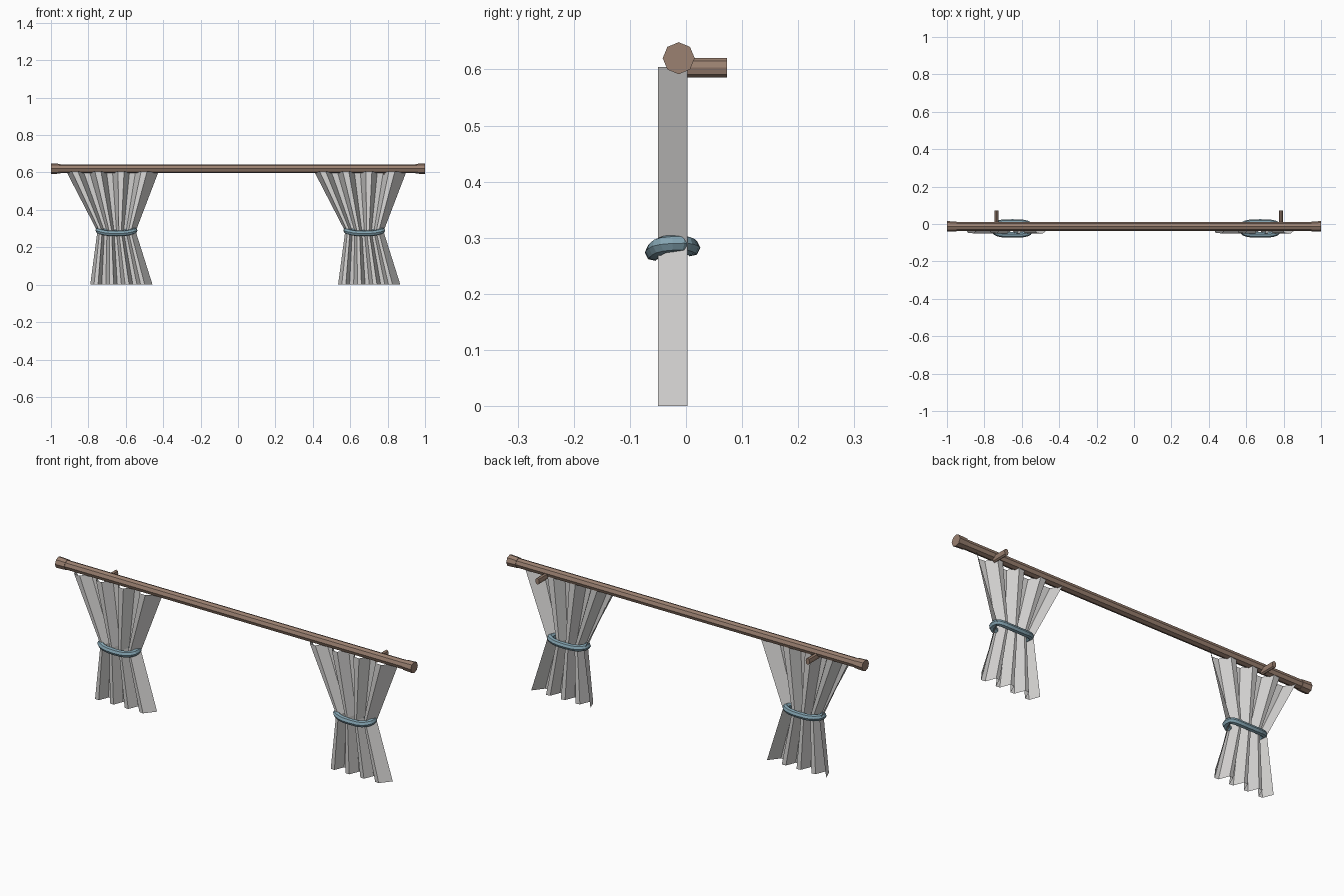
import bpy, bmesh, math
from mathutils import Vector, Matrix

if "Cube" in bpy.data.objects:
    bpy.data.objects.remove(bpy.data.objects["Cube"])


def material(name, rgb):
    m = bpy.data.materials.new(name)
    m.diffuse_color = (*rgb, 1)
    m.use_nodes = True
    m.node_tree.nodes["Principled BSDF"].inputs["Base Color"].default_value = m.diffuse_color
    return m


WOOD = material("brown wood", (0.33, 0.22, 0.165))
CLOTH = material("pale grey cloth", (0.68, 0.67, 0.66))
CORD = material("blue grey cord", (0.23, 0.37, 0.44))


def finish(bm, name, mat):
    me = bpy.data.meshes.new(name)
    bm.to_mesh(me)
    bm.free()
    me.materials.append(mat)
    ob = bpy.data.objects.new(name, me)
    bpy.context.collection.objects.link(ob)
    return ob


def cylinder(name, a, b, r1, r2, mat, squash=1.0):
    """Eight-sided bar from a to b; squash narrows it in x."""
    a, b = Vector(a), Vector(b)
    bm = bmesh.new()
    bmesh.ops.create_cone(bm, cap_ends=True, segments=8, radius1=r1, radius2=r2,
                          depth=(b - a).length)
    rot = (b - a).to_track_quat('Z', 'Y').to_matrix().to_4x4()
    mid = (a + b) / 2
    bm.transform(Matrix.Translation(mid) @ Matrix.Diagonal((squash, 1, 1, 1)) @ rot)
    return finish(bm, name, mat)


# rod with end caps
RY, RZ = -0.013, 0.62
cylinder("rod", (-0.96, RY, RZ), (0.96, RY, RZ), 0.0235, 0.0235, WOOD)
for s, side in ((-1, "left"), (1, "right")):
    cylinder(side + "_end_cap", (s * 0.95, RY, RZ), (s, RY, RZ), 0.026, 0.0285, WOOD)

# wall brackets
for x, side in ((-0.735, "left"), (0.785, "right")):
    cylinder(side + "_bracket", (x, -0.01, 0.603), (x, 0.073, 0.603), 0.017, 0.017, WOOD, 0.65)


def curtain(name, dx):
    # pleat outline: back, front, front, back... as (fraction across, y)
    n = 4
    prof = [(0.0, 0.003)]
    for i in range(n):
        for f, y in ((0.24, -0.048), (0.5, -0.05), (0.74, 0.0), (1.0, 0.003)):
            if i == n - 1 and f == 0.74:
                continue  # last pleat ends in one wide panel
            prof.append(((i + f) / n, y))
    # rows: height, left edge, right edge
    rows = ((0.0, -0.79, -0.457), (0.285, -0.752, -0.547), (0.604, -0.917, -0.425))
    bm = bmesh.new()
    grid = [[bm.verts.new((dx + l + (r - l) * u, y, z)) for u, y in prof]
            for z, l, r in rows]
    for lo, hi in zip(grid, grid[1:]):
        for k in range(len(prof) - 1):
            bm.faces.new((lo[k], lo[k + 1], hi[k + 1], hi[k]))
    return finish(bm, name, CLOTH)


def tie(name, cx):
    # wavy cord looped round the waist
    bm = bmesh.new()
    n, sides, r = 24, 7, 0.0155
    path = []
    for i in range(n):
        t = 2 * math.pi * i / n
        c, s = math.cos(t), math.sin(t)
        x = 0.097 * math.copysign(abs(c) ** 0.7, c)
        y = -0.024 + 0.034 * math.copysign(abs(s) ** 0.6, s)
        z = 0.284 + 0.006 * math.cos(2 * t) + 0.004 * s
        path.append(Vector((cx + x, y, z)))
    rings = []
    for i, p in enumerate(path):
        d = (path[(i + 1) % n] - path[i - 1]).normalized()
        out = d.cross(Vector((0, 0, 1))).normalized()
        up = out.cross(d)
        rings.append([bm.verts.new(p + r * (math.cos(a) * out + math.sin(a) * up))
                      for a in (2 * math.pi * k / sides for k in range(sides))])
    for i in range(n):
        a, b = rings[i], rings[(i + 1) % n]
        for k in range(sides):
            j = (k + 1) % sides
            bm.faces.new((a[k], a[j], b[j], b[k]))
    bmesh.ops.recalc_face_normals(bm, faces=bm.faces)
    return finish(bm, name, CORD)


# the right curtain is a shifted copy of the left
for dx, side in ((0, "left"), (1.325, "right")):
    curtain(side + "_curtain", dx)
    tie(side + "_tieback", dx - 0.65)
